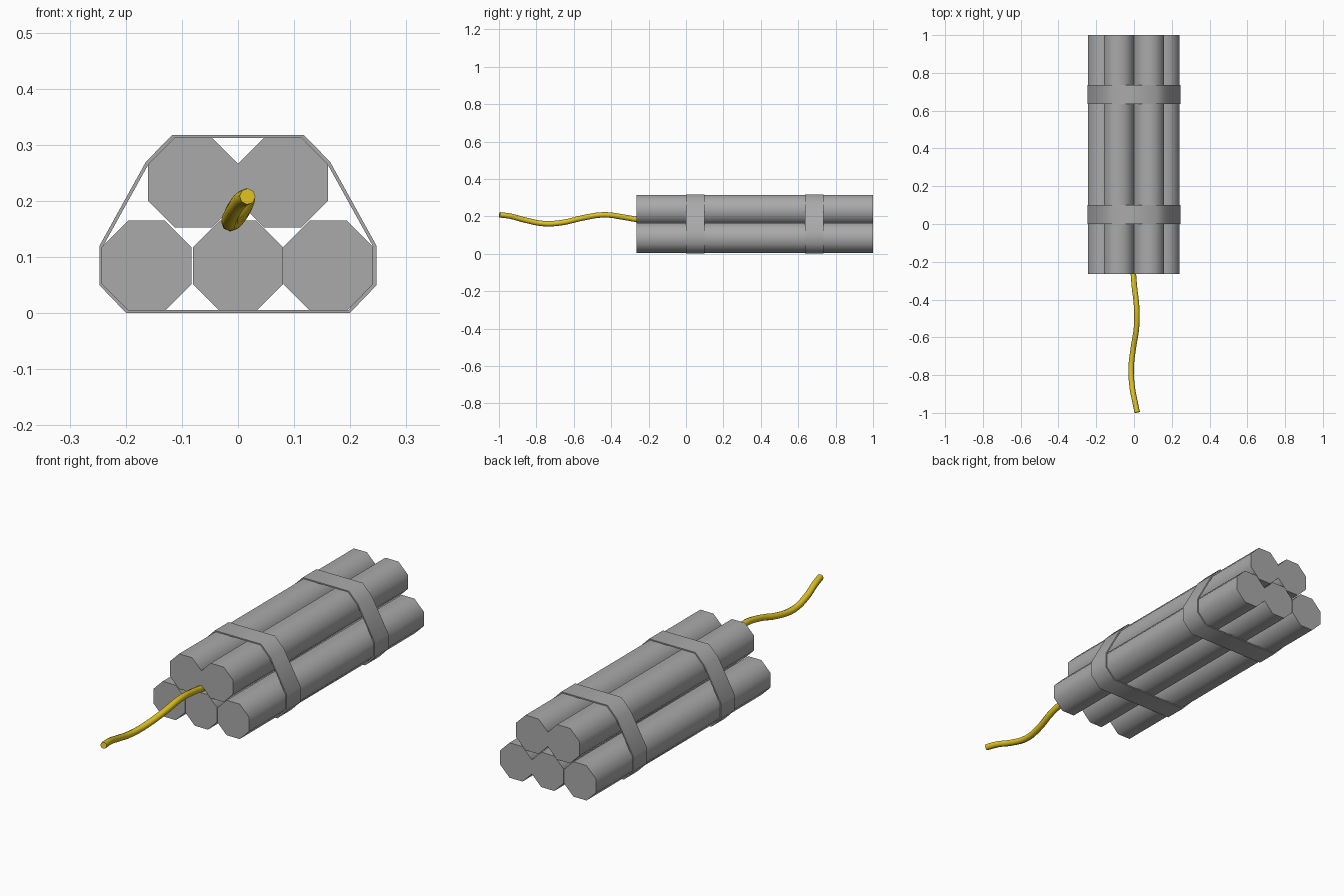
import bpy, bmesh, math
from mathutils import Vector

cube = bpy.data.objects.get("Cube")
if cube:
    bpy.data.objects.remove(cube, do_unlink=True)


def material(name, rgb):
    m = bpy.data.materials.new(name)
    m.use_nodes = True
    m.diffuse_color = (*rgb, 1)
    m.node_tree.nodes["Principled BSDF"].inputs["Base Color"].default_value = (*rgb, 1)
    return m


GREY = material("mid grey", (0.4, 0.4, 0.4))
YELLOW = material("mustard yellow", (0.75, 0.55, 0.015))


def finish(obj, mat):
    obj.data.materials.append(mat)
    bpy.ops.object.select_all(action='DESELECT')
    obj.select_set(True)
    bpy.context.view_layer.objects.active = obj
    bpy.ops.object.shade_smooth_by_angle(angle=math.radians(60))


# Octagonal sticks: three below, two resting on top
APOTHEM, FRONT, BACK = 0.08, -0.265, 1.0


def stick(name, x, z):
    bpy.ops.mesh.primitive_cylinder_add(
        vertices=8, radius=APOTHEM / math.cos(math.pi / 8), depth=BACK - FRONT,
        location=(x, (FRONT + BACK) / 2, z))
    obj = bpy.context.object
    obj.name = name
    bm = bmesh.new()
    bm.from_mesh(obj.data)
    for v in bm.verts:  # flat side down, axis along y
        a = math.atan2(v.co.y, v.co.x) + math.pi / 8
        r = v.co.xy.length
        v.co = (r * math.cos(a), -v.co.z, r * math.sin(a))
    bmesh.ops.recalc_face_normals(bm, faces=bm.faces)
    bm.to_mesh(obj.data)
    bm.free()
    finish(obj, GREY)


for side, x in (("right", -0.163), ("middle", 0), ("left", 0.161)):
    stick("lower_stick_" + side, x, 0.085)
for side, x in (("right", -0.08), ("left", 0.08)):
    stick("upper_stick_" + side, x, 0.233)

# Straps: thin hollow bands hugging the bundle
half = [(0.199, 0.0), (0.247, 0.05), (0.247, 0.12), (0.164, 0.27), (0.117, 0.318)]
outer = [Vector(p) for p in half] + [Vector((-x, z)) for x, z in reversed(half)]


def inset(points, d):
    result = []
    for i, p in enumerate(points):
        a = (p - points[i - 1]).normalized()
        b = (points[(i + 1) % len(points)] - p).normalized()
        na, nb = Vector((-a.y, a.x)), Vector((-b.y, b.x))
        result.append(p + (na + nb) * d / (1 + na.dot(nb)))
    return result


def strap(name, y0, y1):
    bm = bmesh.new()
    inner = inset(outer, 0.006)
    rings = [[bm.verts.new((p.x, y, p.y)) for p in pts]
             for pts, y in ((outer, y0), (outer, y1), (inner, y1), (inner, y0))]
    n = len(outer)
    for k in range(4):
        r, s = rings[k], rings[(k + 1) % 4]
        for i in range(n):
            j = (i + 1) % n
            bm.faces.new((r[i], r[j], s[j], s[i]))
    bmesh.ops.recalc_face_normals(bm, faces=bm.faces)
    mesh = bpy.data.meshes.new(name)
    bm.to_mesh(mesh)
    bm.free()
    obj = bpy.data.objects.new(name, mesh)
    bpy.context.collection.objects.link(obj)
    finish(obj, GREY)


strap("front_strap", 0.0, 0.1)
strap("back_strap", 0.635, 0.735)

# Wavy fuse
path = [(-0.005, -0.24, 0.178), (0.002, -0.33, 0.195), (0.014, -0.44, 0.208),
        (0.013, -0.55, 0.192), (-0.004, -0.66, 0.167), (-0.015, -0.76, 0.161),
        (-0.010, -0.86, 0.18), (0.005, -0.94, 0.201), (0.017, -0.997, 0.208)]
curve = bpy.data.curves.new("fuse", 'CURVE')
curve.dimensions = '3D'
curve.bevel_depth = 0.0145
curve.bevel_resolution = 2
curve.resolution_u = 4
curve.use_fill_caps = True
spline = curve.splines.new('BEZIER')
spline.bezier_points.add(len(path) - 1)
for point, co in zip(spline.bezier_points, path):
    point.co = co
    point.handle_left_type = point.handle_right_type = 'AUTO'
fuse = bpy.data.objects.new("fuse", curve)
bpy.context.collection.objects.link(fuse)
bpy.ops.object.select_all(action='DESELECT')
fuse.select_set(True)
bpy.context.view_layer.objects.active = fuse
bpy.ops.object.convert(target='MESH')
finish(bpy.context.object, YELLOW)
